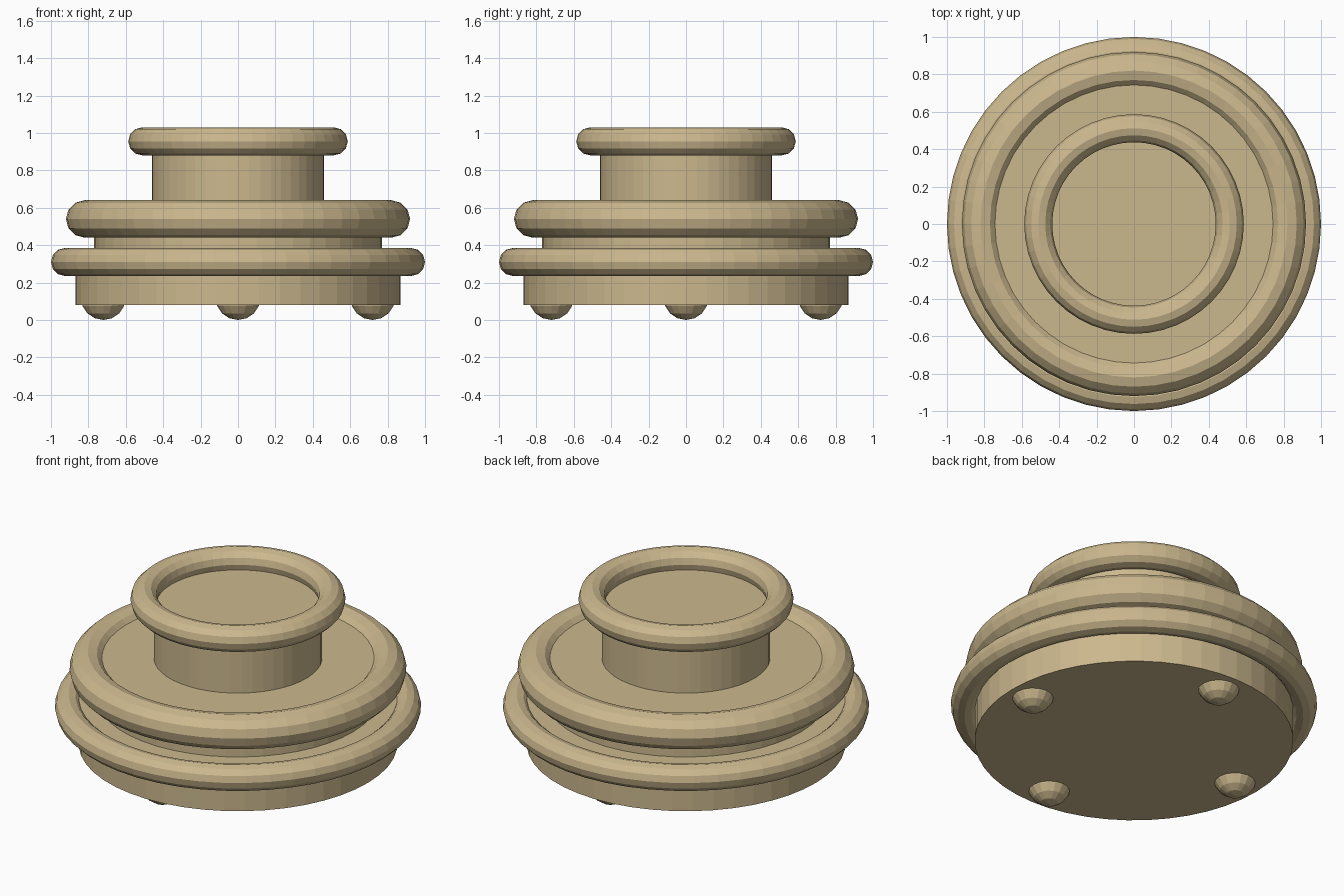
import bpy
from math import cos, sin, pi

if "Cube" in bpy.data.objects:
    bpy.data.objects.remove(bpy.data.objects["Cube"])


def drum(name, radius, z0, z1):
    bpy.ops.mesh.primitive_cylinder_add(vertices=48, radius=radius, depth=z1 - z0,
                                        location=(0, 0, (z0 + z1) / 2))
    finish(name)


def ring(name, major, minor, z):
    bpy.ops.mesh.primitive_torus_add(major_segments=48, minor_segments=12,
                                     major_radius=major, minor_radius=minor,
                                     location=(0, 0, z))
    finish(name)


def finish(name):
    ob = bpy.context.object
    ob.name = name
    ob.data.materials.append(tan)


tan = bpy.data.materials.new("tan")
tan.diffuse_color = (0.60, 0.48, 0.27, 1)
tan.use_nodes = True
tan.node_tree.nodes["Principled BSDF"].inputs["Base Color"].default_value = tan.diffuse_color

# Stacked drums
drum("base_drum", 0.87, 0.08, 0.36)
drum("middle_drum", 0.77, 0.36, 0.60)
drum("neck", 0.46, 0.60, 0.92)

# Rounded rims around the drums
ring("base_rim", 0.925, 0.075, 0.31)
ring("middle_rim", 0.82, 0.10, 0.54)
ring("neck_rim", 0.512, 0.075, 0.955)

# Four round feet
for i in range(4):
    a = i * pi / 2
    bpy.ops.mesh.primitive_uv_sphere_add(segments=16, ring_count=8, radius=0.12,
                                         location=(0.72 * cos(a), 0.72 * sin(a), 0.12))
    finish(f"foot_{i + 1}")
